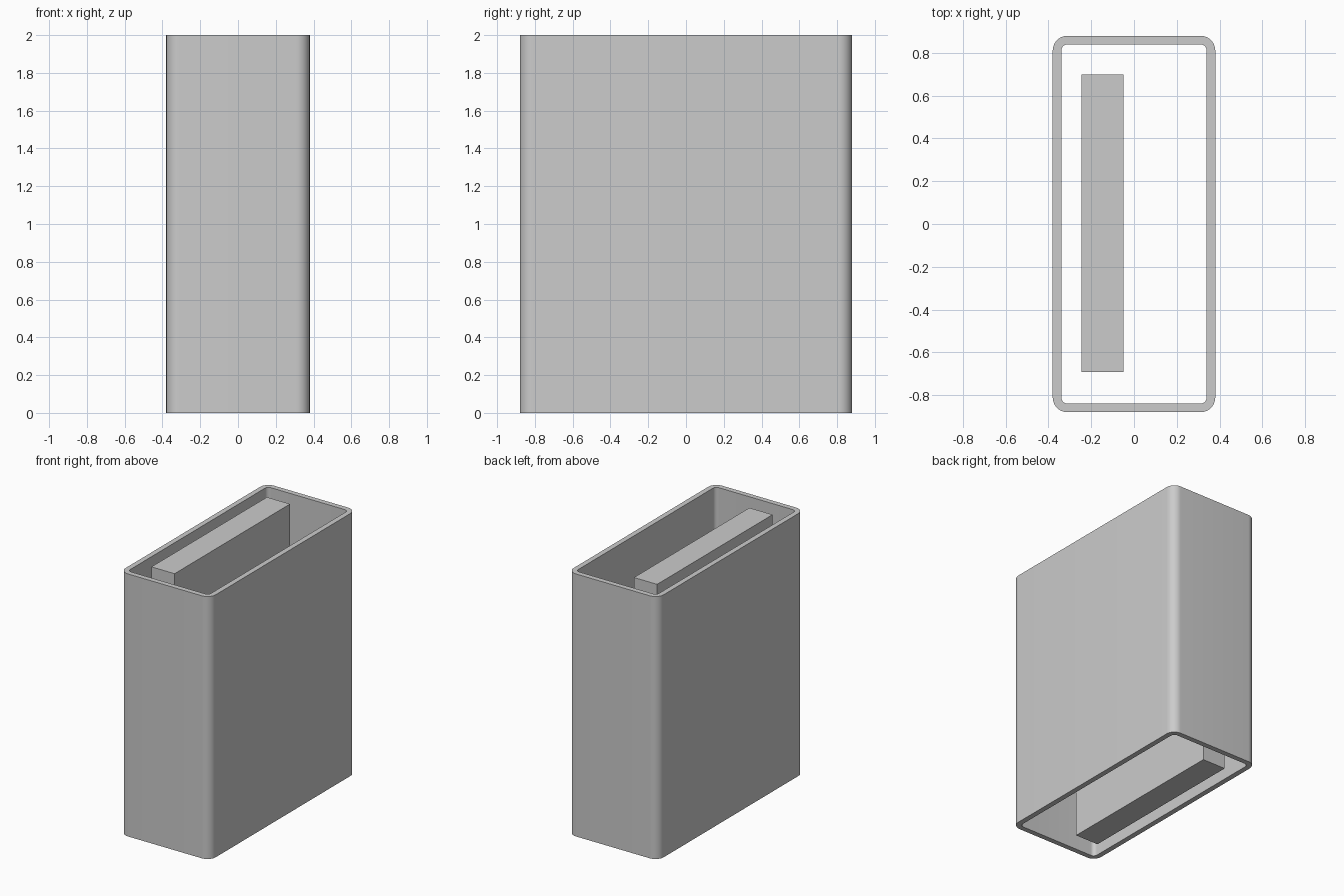
import bpy
import bmesh
from math import cos, sin, pi, radians

HEIGHT = 2.0
CORNER_STEPS = 12

cube = bpy.data.objects.get("Cube")
if cube:
    bpy.data.objects.remove(cube, do_unlink=True)

grey = bpy.data.materials.new("light grey")
grey.use_nodes = True
colour = (0.6, 0.6, 0.6, 1.0)
grey.diffuse_color = colour
grey.node_tree.nodes["Principled BSDF"].inputs["Base Color"].default_value = colour


def rounded_rectangle(half_x, half_y, radius):
    """Outline points, anticlockwise, starting at the +x +y corner."""
    points = []
    for corner, (sx, sy) in enumerate([(1, 1), (-1, 1), (-1, -1), (1, -1)]):
        for step in range(CORNER_STEPS + 1):
            angle = (corner + step / CORNER_STEPS) * pi / 2
            points.append((sx * (half_x - radius) + radius * cos(angle),
                           sy * (half_y - radius) + radius * sin(angle)))
    return points


def add_object(name, bm):
    bmesh.ops.recalc_face_normals(bm, faces=bm.faces)
    mesh = bpy.data.meshes.new(name)
    bm.to_mesh(mesh)
    bm.free()
    mesh.materials.append(grey)
    obj = bpy.data.objects.new(name, mesh)
    bpy.context.collection.objects.link(obj)
    return obj


# Open sleeve: four matching rings bridged into a closed wall
bm = bmesh.new()
outer = rounded_rectangle(0.38, 0.88, 0.07)
inner = rounded_rectangle(0.34, 0.84, 0.03)
rings = [[bm.verts.new((x, y, z)) for x, y in outline]
         for outline, z in [(outer, 0), (outer, HEIGHT), (inner, HEIGHT), (inner, 0)]]
count = len(outer)
for r, ring in enumerate(rings):
    following = rings[(r + 1) % len(rings)]
    for i in range(count):
        j = (i + 1) % count
        bm.faces.new((ring[i], ring[j], following[j], following[i]))
sleeve = add_object("outer_sleeve", bm)
bpy.ops.object.select_all(action='DESELECT')
sleeve.select_set(True)
bpy.context.view_layer.objects.active = sleeve
bpy.ops.object.shade_smooth_by_angle(angle=radians(30))

# Off-centre solid slab standing inside the sleeve
bm = bmesh.new()
bmesh.ops.create_cube(bm, size=1)
bmesh.ops.scale(bm, vec=(0.195, 1.39, HEIGHT), verts=bm.verts)
bmesh.ops.translate(bm, vec=(-0.1475, 0.003, HEIGHT / 2), verts=bm.verts)
add_object("inner_slab", bm)
